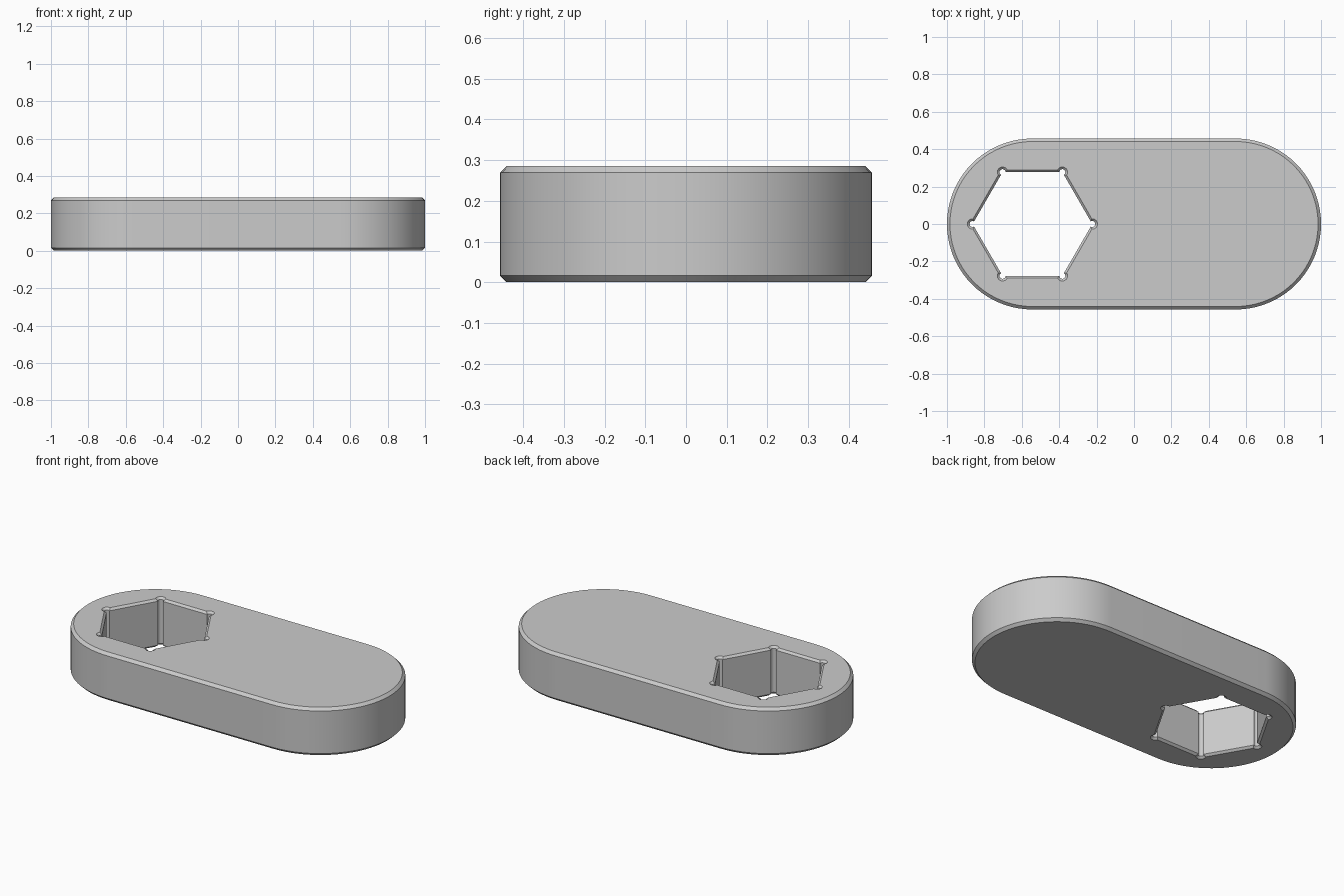
import bpy
import bmesh
from math import cos, sin, acos, pi, radians

if "Cube" in bpy.data.objects:
    bpy.data.objects.remove(bpy.data.objects["Cube"], do_unlink=True)

END_R, END_X = 0.457, 0.543          # rounded ends
HEIGHT, CHAMFER = 0.285, 0.016
APOTHEM, RELIEF_R, HOLE_CHAMFER = 0.277, 0.016, 0.012


def body_outline(inset):
    """Rounded slab outline: two half circles joined by straights."""
    steps, r = 40, END_R - inset
    points = []
    for side in (1, -1):
        for i in range(steps + 1):
            a = -pi / 2 + pi * i / steps
            points.append((side * (END_X + r * cos(a)), side * r * sin(a)))
    return points


def hole_outline(grow):
    """Hexagon with a round relief at each corner."""
    steps, r = 12, RELIEF_R + grow
    corner = APOTHEM / cos(pi / 6)
    half = pi / 6 + acos(grow / r)
    points = []
    for k in range(6):
        a = k * pi / 3
        for i in range(steps + 1):
            t = a - half + 2 * half * i / steps
            points.append((-END_X + corner * cos(a) + r * cos(t),
                           corner * sin(a) + r * sin(t)))
    return points


def wall(bm, outline, chamfer):
    """Stack outlines into a chamfered wall; return its end edges."""
    rings = []
    for z, offset in ((0, chamfer), (chamfer, 0),
                      (HEIGHT - chamfer, 0), (HEIGHT, chamfer)):
        rings.append([bm.verts.new((x, y, z)) for x, y in outline(offset)])
    n = len(rings[0])
    for low, high in zip(rings, rings[1:]):
        for i in range(n):
            j = (i + 1) % n
            bm.faces.new((low[i], low[j], high[j], high[i]))
    return [[bm.edges.get((ring[i], ring[(i + 1) % n])) for i in range(n)]
            for ring in (rings[0], rings[-1])]


# Slab with the hexagonal through hole
bm = bmesh.new()
outer = wall(bm, body_outline, CHAMFER)
inner = wall(bm, hole_outline, HOLE_CHAMFER)
for outer_edges, inner_edges in zip(outer, inner):
    bmesh.ops.triangle_fill(bm, edges=outer_edges + inner_edges, use_beauty=True)
bmesh.ops.recalc_face_normals(bm, faces=bm.faces[:])
flat = [f for f in bm.faces if abs(f.normal.z) > 0.99]
bmesh.ops.dissolve_limit(bm, angle_limit=radians(0.1), verts=[],
                         edges=list({e for f in flat for e in f.edges
                                     if all(g in flat for g in e.link_faces)}))
mesh = bpy.data.meshes.new("slab_with_hex_hole")
bm.to_mesh(mesh)
bm.free()
slab = bpy.data.objects.new("slab_with_hex_hole", mesh)
bpy.context.collection.objects.link(slab)

# Plain grey material
grey = bpy.data.materials.new("plain_grey")
grey.use_nodes = True
colour = (0.6, 0.6, 0.6, 1)
grey.diffuse_color = colour
grey.node_tree.nodes["Principled BSDF"].inputs["Base Color"].default_value = colour
mesh.materials.append(grey)

# Smooth curves, crisp chamfers
bpy.ops.object.select_all(action="DESELECT")
slab.select_set(True)
bpy.context.view_layer.objects.active = slab
bpy.ops.object.shade_smooth_by_angle(angle=radians(30))
